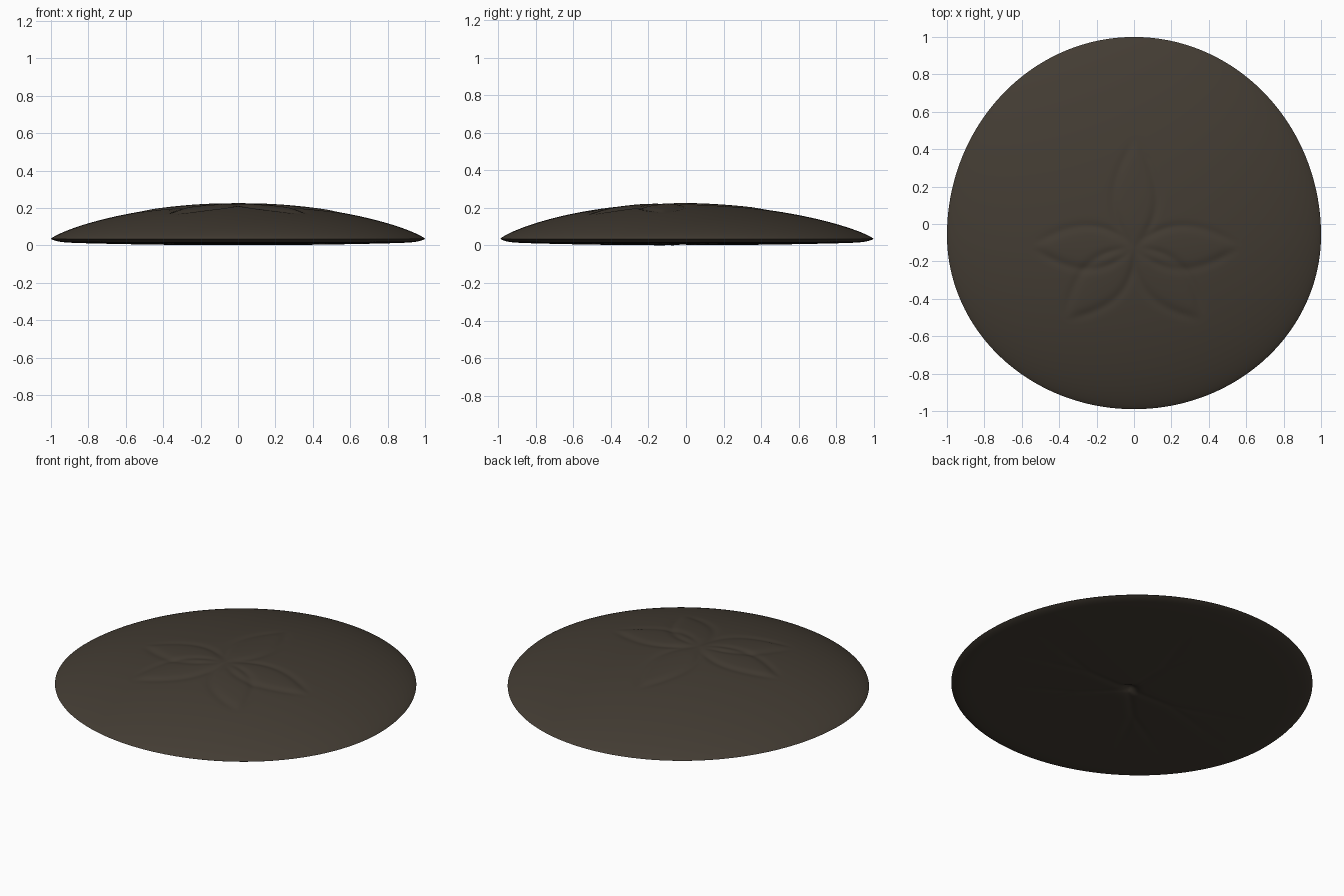
import bpy, bmesh
from math import sin, cos, pi, exp, hypot, radians

cube = bpy.data.objects.get("Cube")
if cube:
    bpy.data.objects.remove(cube, do_unlink=True)

SEGS, RINGS = 200, 110
# Petals: direction in degrees and length, from the shared petal centre
PETALS = [(89, 0.60), (179, 0.56), (1, 0.58), (226, 0.54), (314, 0.54)]
CENTRE, MOUTH = (0.0, -0.13), (0.02, -0.02)


def bell(d, width):
    return exp(-(d / width) ** 2)


def along(x, y, origin, angle):
    """Distance along and across a ray from the origin."""
    dx, dy = x - origin[0], y - origin[1]
    c, s = cos(radians(angle)), sin(radians(angle))
    return dx * c + dy * s, dy * c - dx * s


def petal_relief(x, y):
    """Puffed petals with pressed outlines."""
    h = 0.0
    for angle, length in PETALS:
        u, v = along(x, y, CENTRE, angle)
        t = u / length
        if 0 < t < 1:
            half = 0.115 * sin(pi * t ** 0.85)
            fade = min(1, 5 * t, 5 * (1 - t))
            h -= 0.005 * fade * bell(abs(v) - half, 0.025)
            if abs(v) < half:
                h += 0.004 * fade * (1 - (v / half) ** 2)
    return h


def mouth_relief(x, y):
    """Mouth hollow and the shallow grooves leading to it."""
    h = 0.03 * bell(hypot(x - MOUTH[0], y - MOUTH[1]), 0.04)
    for angle, length in PETALS:
        u, v = along(x, y, MOUTH, angle)
        if 0 < u < 0.8:
            fade = min(1, u / 0.06) * (1 - u / 0.8)
            spread = max(0, u - 0.3) * 0.3
            h += 0.006 * fade * bell(abs(v) - spread, 0.022)
    return h


def top_height(r, x, y):
    return 0.035 + 0.188 * max(0, 1 - r * r) ** 0.8 + petal_relief(x, y)


def under_height(r, x, y):
    return 0.001 + 0.016 * r ** 2 + 0.018 * r ** 30 + mouth_relief(x, y)


def outline(r, a):
    """Slightly egg-shaped plan, narrower at the back."""
    return r * cos(a), r * sin(a) * (1.06 if sin(a) > 0 else 0.93) - 0.06


bm = bmesh.new()


def ring(r, height):
    verts = []
    for k in range(SEGS):
        x, y = outline(r, 2 * pi * k / SEGS)
        verts.append(bm.verts.new((x, y, height(r, x, y))))
    return verts


def bridge(a, b):
    for k in range(SEGS):
        n = (k + 1) % SEGS
        bm.faces.new((a[k], a[n], b[n], b[k]))


# Domed top and nearly flat underside share the rim ring
rim = ring(1.0, top_height)
for height in (top_height, under_height):
    outer = rim
    for i in range(RINGS - 1, 0, -1):
        inner = ring(sin(i / RINGS * pi / 2), height)
        bridge(outer, inner)
        outer = inner
    x, y = outline(0, 0)
    pole = bm.verts.new((x, y, height(0, x, y)))
    for k in range(SEGS):
        bm.faces.new((outer[k], outer[(k + 1) % SEGS], pole))
bmesh.ops.recalc_face_normals(bm, faces=bm.faces)

mesh = bpy.data.meshes.new("shell")
bm.to_mesh(mesh)
bm.free()
shell = bpy.data.objects.new("shell", mesh)
bpy.context.collection.objects.link(shell)

# Dark brown shell colour
mat = bpy.data.materials.new("dark brown")
mat.use_nodes = True
colour = (0.056, 0.045, 0.033, 1)
mat.diffuse_color = colour
bsdf = mat.node_tree.nodes["Principled BSDF"]
bsdf.inputs["Base Color"].default_value = colour
bsdf.inputs["Roughness"].default_value = 0.8
mesh.materials.append(mat)

bpy.ops.object.select_all(action="DESELECT")
shell.select_set(True)
bpy.context.view_layer.objects.active = shell
bpy.ops.object.shade_smooth_by_angle(angle=radians(60))
